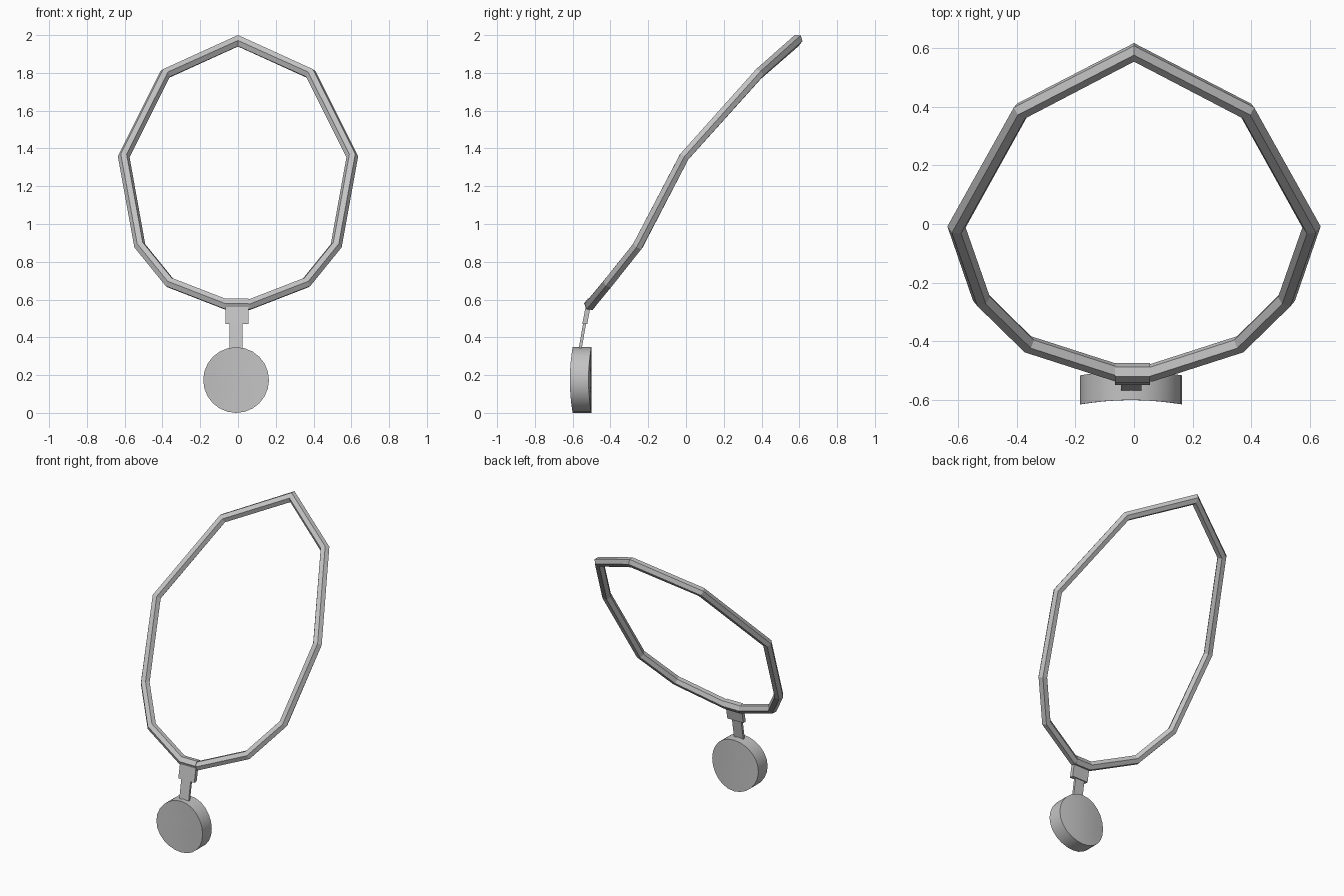
import bpy, bmesh
from math import sin, cos, pi, radians
from mathutils import Vector

cube = bpy.data.objects.get("Cube")
if cube:
    bpy.data.objects.remove(cube, do_unlink=True)

# Single grey material
grey = bpy.data.materials.new("grey metal")
grey.use_nodes = True
colour = (0.55, 0.55, 0.55, 1)
grey.diffuse_color = colour
grey.node_tree.nodes["Principled BSDF"].inputs["Base Color"].default_value = colour


def make_object(name, bm):
    bmesh.ops.recalc_face_normals(bm, faces=bm.faces)
    mesh = bpy.data.meshes.new(name)
    bm.to_mesh(mesh)
    bm.free()
    mesh.materials.append(grey)
    obj = bpy.data.objects.new(name, mesh)
    bpy.context.collection.objects.link(obj)
    return obj


def bridge(bm, a, b):
    n = len(a)
    for i in range(n):
        bm.faces.new((a[i], a[(i + 1) % n], b[(i + 1) % n], b[i]))


# Six-sided band swept along a path with mitred corners
PLANE_NORMAL = Vector((0, -0.789, 0.614))


def sweep(name, points, radius, closed):
    bm = bmesh.new()
    pts = [Vector(p) for p in points]
    n = len(pts)
    rings = []
    for i, p in enumerate(pts):
        before = pts[i - 1] if closed or i else p
        after = pts[(i + 1) % n] if closed or i < n - 1 else p
        a, b = (p - before).normalized(), (after - p).normalized()
        tangent = (a + b).normalized()
        mitre = 1 / max(tangent.dot(b), tangent.dot(a))
        side = tangent.cross(PLANE_NORMAL).normalized()
        up = side.cross(tangent)
        rings.append([bm.verts.new(p + radius * (side * cos(k * pi / 3) * mitre
                                                 + up * sin(k * pi / 3)))
                      for k in range(6)])
    for i in range(n if closed else n - 1):
        bridge(bm, rings[i], rings[(i + 1) % n])
    if not closed:
        bm.faces.new(rings[0])
        bm.faces.new(rings[-1])
    return make_object(name, bm)


# Neck band: right half mirrored from the left half
half = [(0.385, 0.385, 1.795), (0.605, -0.01, 1.355), (0.52, -0.255, 0.885),
        (0.362, -0.41, 0.69), (0.06, -0.507, 0.573)]
path = [(0, 0.585, 1.97)] + half + [(-x, y, z) for x, y, z in reversed(half)]
sweep("neck_band", path, 0.03, True)

# Collar where the pendant hangs
sweep("hanger_collar", [(-0.065, -0.507, 0.575), (0.055, -0.507, 0.575)], 0.033, False)


# Leaning flat plates of the hanger
def plate(name, x, width, top, bottom, depth):
    bm = bmesh.new()
    ends = []
    for y, z in (top, bottom):
        ends.append([bm.verts.new((x + sx * width / 2, y + sy * depth / 2, z))
                     for sx, sy in ((-1, -1), (1, -1), (1, 1), (-1, 1))])
    bridge(bm, *ends)
    for end in ends:
        bm.faces.new(end)
    return make_object(name, bm)


plate("hanger_bracket", -0.005, 0.12, (-0.517, 0.57), (-0.536, 0.47), 0.026)
plate("hanger_stem", -0.01, 0.07, (-0.534, 0.49), (-0.56, 0.34), 0.016)

# Round pendant, bowed so its sides come forward
R, SEGMENTS = 0.174, 24
bm = bmesh.new()
rims = []
for y0 in (-0.6, -0.501):
    rings = []
    for r in (R / 3, R * 2 / 3, R):
        ring = []
        for k in range(SEGMENTS):
            x, z = r * cos(2 * pi * k / SEGMENTS), r * sin(2 * pi * k / SEGMENTS)
            ring.append(bm.verts.new((x - 0.01, y0 - 0.015 * (x / R) ** 2, z + R)))
        rings.append(ring)
    centre = bm.verts.new((-0.01, y0, R))
    for k in range(SEGMENTS):
        bm.faces.new((centre, rings[0][k], rings[0][(k + 1) % SEGMENTS]))
    bridge(bm, rings[0], rings[1])
    bridge(bm, rings[1], rings[2])
    rims.append(rings[2])
bridge(bm, *rims)
pendant = make_object("pendant_disc", bm)

bpy.ops.object.select_all(action='DESELECT')
pendant.select_set(True)
bpy.context.view_layer.objects.active = pendant
bpy.ops.object.shade_smooth_by_angle(angle=radians(35))
